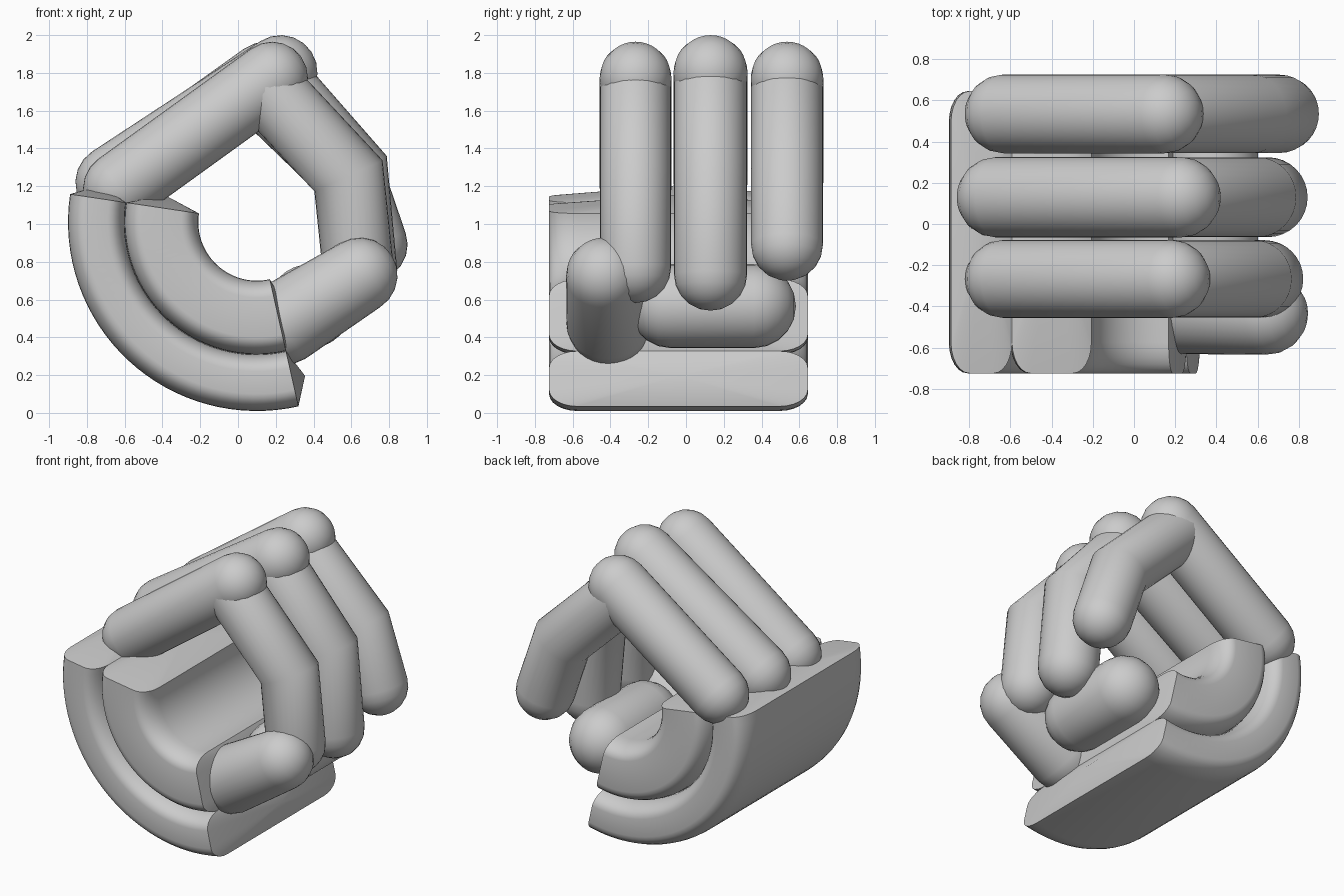
import bpy, bmesh
from math import sin, cos, pi, radians
from mathutils import Vector

cube = bpy.data.objects.get("Cube")
if cube:
    bpy.data.objects.remove(cube)

grey = bpy.data.materials.new("plain grey")
grey.use_nodes = True
colour = (0.6, 0.6, 0.6, 1)
grey.diffuse_color = colour
grey.node_tree.nodes["Principled BSDF"].inputs["Base Color"].default_value = colour


def finish(name, bm, angle):
    """Turn a bmesh into a smooth-shaded object."""
    bmesh.ops.recalc_face_normals(bm, faces=bm.faces)
    mesh = bpy.data.meshes.new(name)
    bm.to_mesh(mesh)
    bm.free()
    mesh.materials.append(grey)
    obj = bpy.data.objects.new(name, mesh)
    bpy.context.collection.objects.link(obj)
    bpy.ops.object.select_all(action="DESELECT")
    obj.select_set(True)
    bpy.context.view_layer.objects.active = obj
    bpy.ops.object.shade_smooth_by_angle(angle=radians(angle))


def skin(bm, rings):
    """Bridge consecutive closed rings of vertices."""
    for a, b in zip(rings, rings[1:]):
        n = len(a)
        for i in range(n):
            j = (i + 1) % n
            bm.faces.new((a[i], a[j], b[j], b[i]))


def fan(bm, ring, tip):
    apex = bm.verts.new(tip)
    for i in range(len(ring)):
        bm.faces.new((ring[i], ring[(i + 1) % len(ring)], apex))


def capsule(name, points, radii, sides=32, steps=5):
    """Round-ended tube through points, with mitred bends."""
    pts = [Vector(p) for p in points]
    dirs = [(b - a).normalized() for a, b in zip(pts, pts[1:])]
    side = Vector((0, 1, 0))
    if abs(dirs[0].y) > 0.9:
        side = Vector((1, 0, 0))
    bm = bmesh.new()
    rings = []

    def ring(centre, tangent, radius, stretch=1):
        u = (side - tangent * side.dot(tangent)).normalized()
        v = tangent.cross(u) * stretch
        angles = [2 * pi * i / sides for i in range(sides)]
        rings.append([bm.verts.new(centre + (u * cos(a) + v * sin(a)) * radius)
                      for a in angles])

    for k in range(1, steps):
        t = pi / 2 * k / steps
        ring(pts[0] - dirs[0] * radii[0] * cos(t), dirs[0], radii[0] * sin(t))
    for i, p in enumerate(pts):
        before, after = dirs[max(i - 1, 0)], dirs[min(i, len(dirs) - 1)]
        mid = (before + after).normalized()
        ring(p, mid, radii[i], 1 / mid.dot(after))
    for k in range(steps - 1, 0, -1):
        t = pi / 2 * k / steps
        ring(pts[-1] + dirs[-1] * radii[-1] * cos(t), dirs[-1], radii[-1] * sin(t))
    skin(bm, rings)
    fan(bm, rings[0], pts[0] - dirs[0] * radii[0])
    fan(bm, rings[-1], pts[-1] + dirs[-1] * radii[-1])
    finish(name, bm, 60)


def palm_layer(name, inner, outer, y0=-0.725, y1=0.645, corner=(0.15, 0.09)):
    """Rounded slab swept round the grip axis, with shallow pointed ends."""
    profile = []
    for y, r, sy, sr, start in ((y1, outer, -1, -1, 0), (y0, outer, 1, -1, 90),
                                (y0, inner, 1, 1, 180), (y1, inner, -1, 1, 270)):
        for k in range(7):
            a = radians(start + 15 * k)
            profile.append((y + corner[0] * (sy + cos(a)), r + corner[1] * (sr + sin(a))))

    def place(y, r, a, push=0):
        return Vector((0.1 + r * cos(a) - push * sin(a), y, 1.01 + r * sin(a) + push * cos(a)))

    bm = bmesh.new()
    first, last, count = radians(171.5), radians(282.7), 32
    rings = []
    for k in range(count + 1):
        a = first + (last - first) * k / count
        rings.append([bm.verts.new(place(y, r, a)) for y, r in profile])
    skin(bm, rings)
    middle_y, middle_r = (y0 + y1) / 2, (inner + outer) / 2
    fan(bm, rings[0], place(middle_y, middle_r, first, -0.07))
    fan(bm, rings[-1], place(middle_y, middle_r, last, 0.07))
    finish(name, bm, 40)


# Curved two-layer palm
palm_layer("palm_back", 0.70, 1.0)
palm_layer("palm_pad", 0.31, 0.70)

# Fingers: y, radius, then base, top joint, middle joint and tip as (x, z)
fingers = {
    "front": (-0.267, 0.19, (-0.63, 1.19), (0.18, 1.775), (0.585, 1.255), (0.635, 0.77)),
    "middle": (0.13, 0.196, (-0.665, 1.22), (0.225, 1.804), (0.60, 1.28), (0.65, 0.735)),
    "rear": (0.535, 0.192, (-0.63, 1.22), (0.145, 1.773), (0.575, 1.28), (0.708, 0.89)),
}
for name, (y, r, base, top, joint, tip) in fingers.items():
    base, top, joint, tip = (Vector((p[0], y, p[1])) for p in (base, top, joint, tip))
    capsule(name + "_finger_base", [base, top], [r, r])
    bend = top + (base - top) * 0.06
    capsule(name + "_finger_end", [bend, joint, tip], [r * 0.99] * 3)

# Thumb: root lying across the palm end, and the tip pointing outwards
capsule("thumb_root", [(0.38, -0.08, 0.565), (0.38, 0.36, 0.565)], [0.222, 0.222])
capsule("thumb_tip", [(0.24, -0.41, 0.475), (0.645, -0.435, 0.728)], [0.222, 0.2])
